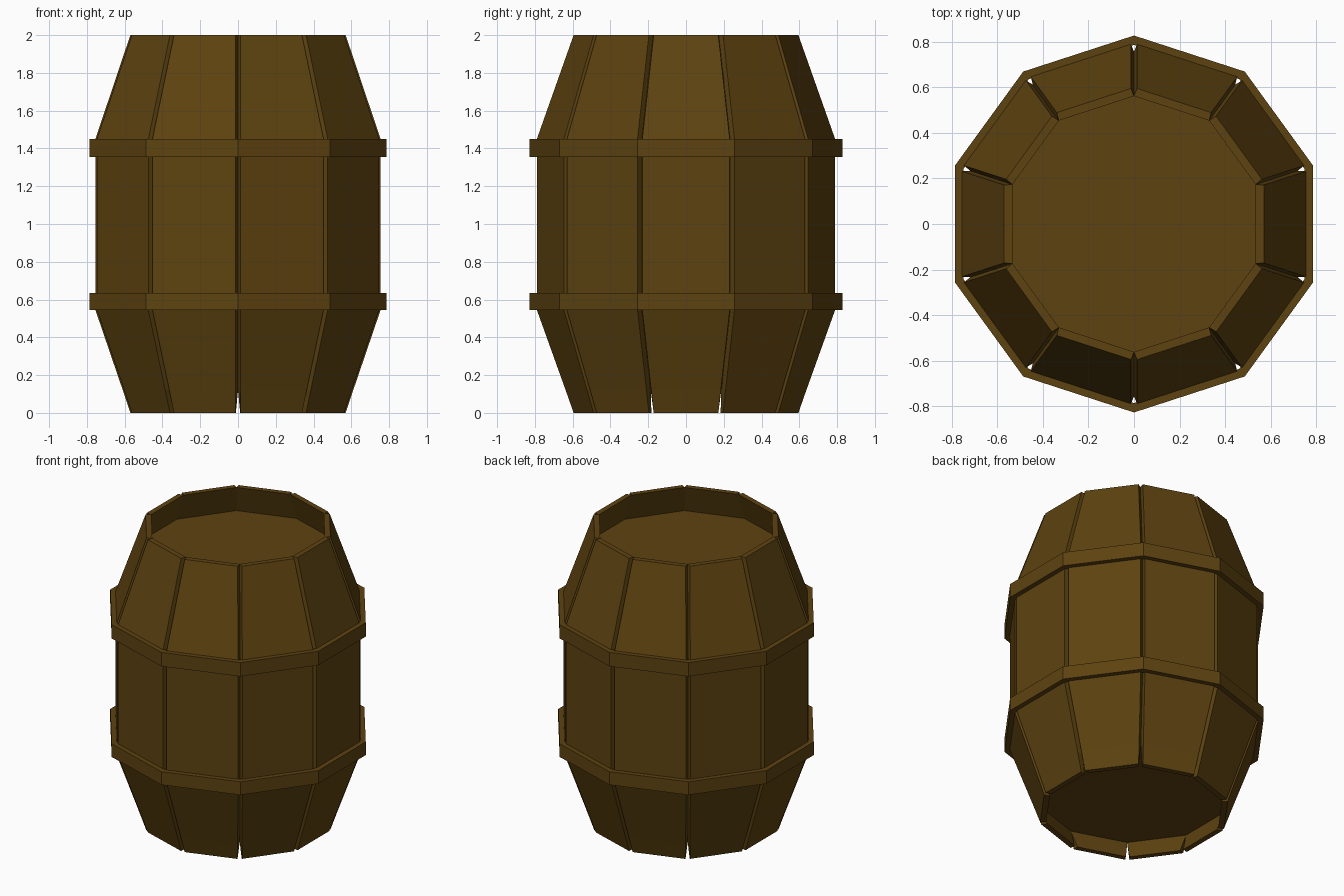
import bpy, bmesh, math

if "Cube" in bpy.data.objects:
    bpy.data.objects.remove(bpy.data.objects["Cube"])

SIDES = 10
STEP = 2 * math.pi / SIDES
TAN = math.tan(STEP / 2)

wood = bpy.data.materials.new("dark_wood")
wood.diffuse_color = (0.11, 0.055, 0.005, 1)
wood.use_nodes = True
wood.node_tree.nodes["Principled BSDF"].inputs["Base Color"].default_value = wood.diffuse_color


def finish(name, bm):
    bmesh.ops.recalc_face_normals(bm, faces=bm.faces)
    mesh = bpy.data.meshes.new(name)
    bm.to_mesh(mesh)
    bm.free()
    mesh.materials.append(wood)
    obj = bpy.data.objects.new(name, mesh)
    bpy.context.collection.objects.link(obj)
    return obj


def bridge(bm, a, b):
    n = len(a)
    for i in range(n):
        j = (i + 1) % n
        bm.faces.new((a[i], a[j], b[j], b[i]))


# Bulged staves with V-shaped seams: (z, outer apothem, inner seam half-gap)
PROFILE = [(0, 0.57, 0.012), (0.12, 0.61, 0), (0.545, 0.755, 0),
           (1.45, 0.755, 0), (2.0, 0.57, 0)]
WALL, SEAM = 0.036, 0.014


def make_stave(index):
    bm = bmesh.new()
    rings = []
    for z, out, gap in PROFILE:
        inn = out - WALL
        wo, wi = out * TAN - SEAM, inn * TAN - gap
        rings.append([bm.verts.new((x, y, z)) for x, y in
                      ((out, -wo), (out, wo), (inn, wi), (inn, -wi))])
    for a, b in zip(rings, rings[1:]):
        bridge(bm, a, b)
    bm.faces.new(rings[0])
    bm.faces.new(rings[-1])
    finish(f"stave_{index + 1}", bm).rotation_euler.z = index * STEP


for k in range(SIDES):
    make_stave(k)


def polygon(bm, apothem, z):
    r = apothem / math.cos(STEP / 2)
    return [bm.verts.new((r * math.cos((i + 0.5) * STEP),
                          r * math.sin((i + 0.5) * STEP), z)) for i in range(SIDES)]


# Flat-sided hoops
def make_hoop(name, z0, z1, inner=0.748, outer=0.787):
    bm = bmesh.new()
    loops = [polygon(bm, a, z) for a, z in
             ((outer, z0), (outer, z1), (inner, z1), (inner, z0))]
    for i in range(4):
        bridge(bm, loops[i], loops[(i + 1) % 4])
    finish(name, bm)


make_hoop("lower_hoop", 0.545, 0.635)
make_hoop("upper_hoop", 1.355, 1.45)


# Recessed end boards
def make_head(name, z0, a0, z1, a1):
    bm = bmesh.new()
    low, high = polygon(bm, a0, z0), polygon(bm, a1, z1)
    bridge(bm, low, high)
    bm.faces.new(low)
    bm.faces.new(high)
    finish(name, bm)


make_head("bottom_head", 0.13, 0.58, 0.18, 0.597)
make_head("top_head", 1.76, 0.617, 1.81, 0.60)
